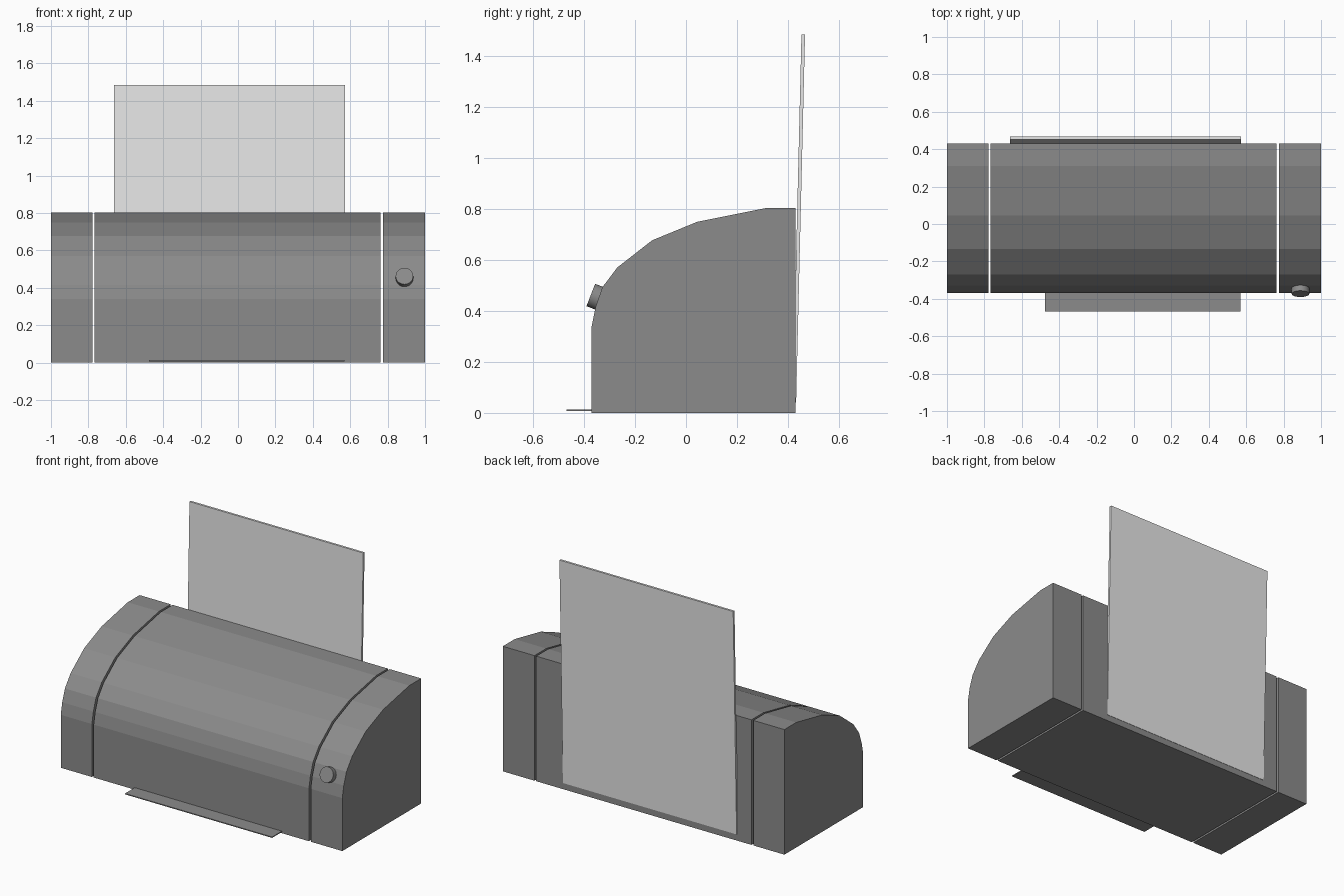
import bpy, bmesh
from mathutils import Vector

cube = bpy.data.objects.get("Cube")
if cube:
    bpy.data.objects.remove(cube, do_unlink=True)


def make_material(name, level):
    mat = bpy.data.materials.new(name)
    mat.use_nodes = True
    colour = (level, level, level, 1)
    mat.diffuse_color = colour
    mat.node_tree.nodes["Principled BSDF"].inputs["Base Color"].default_value = colour
    return mat


body_grey = make_material("body grey", 0.26)
paper_white = make_material("paper white", 0.8)


def extrude_profile(name, profile, x0, x1, mat):
    """Closed side profile of (y, z) points, extruded from x0 to x1."""
    bm = bmesh.new()
    face = bm.faces.new([bm.verts.new((x0, y, z)) for y, z in profile])
    result = bmesh.ops.extrude_face_region(bm, geom=[face])
    moved = [g for g in result["geom"] if isinstance(g, bmesh.types.BMVert)]
    bmesh.ops.translate(bm, vec=(x1 - x0, 0, 0), verts=moved)
    bmesh.ops.recalc_face_normals(bm, faces=bm.faces)
    mesh = bpy.data.meshes.new(name)
    bm.to_mesh(mesh)
    bm.free()
    mesh.materials.append(mat)
    obj = bpy.data.objects.new(name, mesh)
    bpy.context.collection.objects.link(obj)
    return obj


# Printer housing: three slices of one curved profile with narrow gaps
housing = [(-0.37, 0), (-0.37, 0.34), (-0.355, 0.415), (-0.328, 0.493),
           (-0.27, 0.57), (-0.133, 0.677), (0.045, 0.75), (0.31, 0.803),
           (0.43, 0.803), (0.43, 0)]
for name, x0, x1 in (("right_housing", -1, -0.779),
                     ("middle_housing", -0.766, 0.763),
                     ("left_housing", 0.776, 1)):
    extrude_profile(name, housing, x0, x1, body_grey)

# Paper sheet leaning slightly back behind the housing
sheet = [(0.418, 0.04), (0.432, 0.04), (0.467, 1.485), (0.453, 1.485)]
extrude_profile("paper_sheet", sheet, -0.662, 0.572, paper_white)

# Thin output tray at the front
tray = [(-0.468, 0.007), (-0.3, 0.007), (-0.3, 0.013), (-0.468, 0.013)]
extrude_profile("output_tray", tray, -0.475, 0.57, body_grey)

# Round button tilted to follow the curved front
axis = Vector((0, -0.93, 0.36)).normalized()
depth = 0.06
centre = Vector((0.89, -0.3735, 0.4625)) - axis * depth / 2
bpy.ops.mesh.primitive_cylinder_add(vertices=32, radius=0.047, depth=depth, location=centre,
                                    rotation=axis.to_track_quat("Z", "Y").to_euler())
button = bpy.context.object
button.name = "power_button"
button.data.materials.append(body_grey)
bpy.ops.object.shade_smooth_by_angle()
